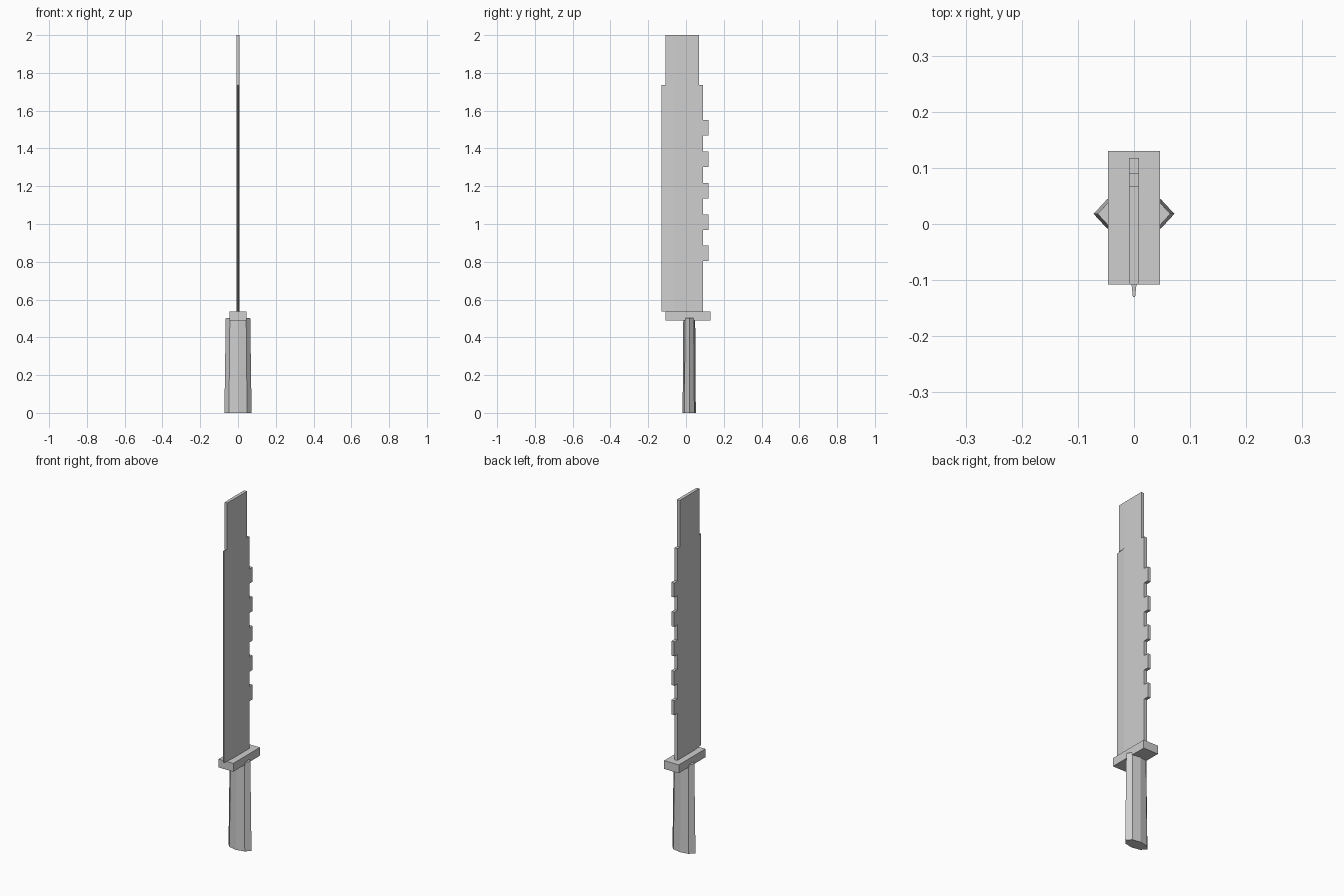
import bpy
import bmesh

cube = bpy.data.objects.get("Cube")
if cube:
    bpy.data.objects.remove(cube, do_unlink=True)

# One plain grey for the whole knife
grey = bpy.data.materials.new("steel_grey")
grey.use_nodes = True
colour = (0.62, 0.62, 0.62, 1)
grey.diffuse_color = colour
grey.node_tree.nodes["Principled BSDF"].inputs["Base Color"].default_value = colour


def prism(name, half, z0, z1, top_scale=1.0, pivot_y=0.0):
    """Mirror a half outline of (x, y) points, ordered front to back, and extrude it."""
    outline = half + [(-x, y) for x, y in reversed(half) if x > 0]
    bm = bmesh.new()
    low = [bm.verts.new((x, y, z0)) for x, y in outline]
    high = [bm.verts.new((x * top_scale, pivot_y + (y - pivot_y) * top_scale, z1))
            for x, y in outline]
    bm.faces.new(low[::-1])
    bm.faces.new(high)
    n = len(outline)
    for i in range(n):
        j = (i + 1) % n
        bm.faces.new((low[i], low[j], high[j], high[i]))
    bmesh.ops.recalc_face_normals(bm, faces=bm.faces)
    mesh = bpy.data.meshes.new(name)
    bm.to_mesh(mesh)
    bm.free()
    mesh.materials.append(grey)
    obj = bpy.data.objects.new(name, mesh)
    bpy.context.collection.objects.link(obj)
    return obj


THICK = 0.009
GUARD_TOP = 0.536
STEP = 1.735

# Faceted grip, narrowing toward the guard
grip = [(0, -0.018), (0.048, -0.008), (0.072, 0.018), (0.048, 0.044), (0, 0.052)]
prism("grip", grip, 0, 0.503, top_scale=0.9, pivot_y=0.018)

# Rectangular guard
prism("guard", [(0.046, -0.108), (0.046, 0.13)], 0.489, GUARD_TOP)

# Blade with a bevelled cutting edge, and the narrower end section
prism("blade", [(0.002, -0.13), (THICK, -0.065), (THICK, 0.09)], GUARD_TOP, STEP)
prism("blade_end", [(0.0075, -0.108), (THICK, -0.063), (THICK, 0.068)], STEP, 2.0)

# Square teeth along the spine
for i in range(5):
    z = 0.803 + i * 0.1665
    prism(f"spine_tooth_{i + 1}", [(THICK, 0.09), (THICK, 0.118)], z, z + 0.082)
